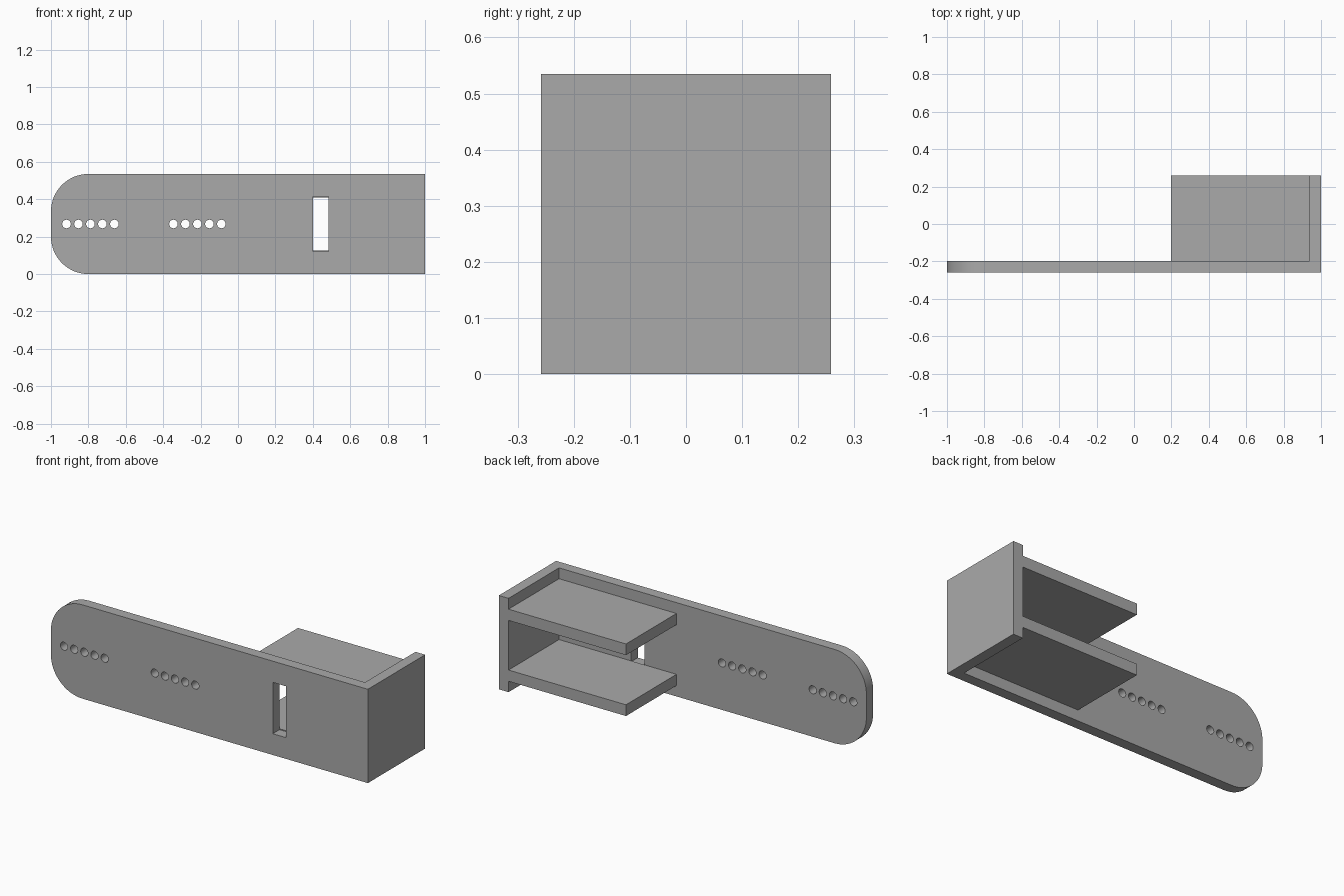
import bpy
from math import pi, cos, sin, radians

cube = bpy.data.objects.get("Cube")
if cube:
    bpy.data.objects.remove(cube, do_unlink=True)

# Overall sizes
H = 0.535           # height
MID = H / 2
FRONT, BACK = -0.258, 0.258
T = 0.061           # wall thickness
INNER = FRONT + T   # rear face of the plate
WALL_X = 1 - T      # inner face of the end wall

grey = bpy.data.materials.new("plain grey")
grey.use_nodes = True
colour = (0.4, 0.4, 0.4, 1)
grey.diffuse_color = colour
grey.node_tree.nodes["Principled BSDF"].inputs["Base Color"].default_value = colour


def arc(cx, cz, r, start, end, steps):
    angles = [radians(start + (end - start) * i / steps) for i in range(steps + 1)]
    return [(cx + r * cos(a), cz + r * sin(a)) for a in angles]


def box(name, x0, x1, y0, y1, z0, z1):
    bpy.ops.mesh.primitive_cube_add(size=1, location=((x0 + x1) / 2, (y0 + y1) / 2, (z0 + z1) / 2))
    ob = bpy.context.object
    ob.name = name
    ob.scale = (x1 - x0, y1 - y0, z1 - z0)
    bpy.ops.object.transform_apply(location=False, rotation=False, scale=True)
    ob.data.materials.append(grey)
    return ob


# Plate outline with two rounded corners, then the slot and the two rows of holes
R = 0.2
outlines = [
    [(1, 0), (1, H)] + arc(-1 + R, H - R, R, 90, 180, 16) + arc(-1 + R, R, R, 180, 270, 16),
    [(0.4, 0.121), (0.485, 0.121), (0.485, 0.414), (0.4, 0.414)],
]
for row_start in (-0.917, -0.345):
    for i in range(5):
        outlines.append(arc(row_start + 0.064 * i, MID, 0.023, 0, 360, 24)[:-1])

curve = bpy.data.curves.new("arm_plate", "CURVE")
curve.dimensions = "2D"
curve.fill_mode = "BOTH"
curve.extrude = T / 2
for outline in outlines:
    spline = curve.splines.new("POLY")
    spline.points.add(len(outline) - 1)
    for point, (x, z) in zip(spline.points, outline):
        point.co = (x, z, 0, 1)
    spline.use_cyclic_u = True
plate = bpy.data.objects.new("arm_plate", curve)
bpy.context.collection.objects.link(plate)
plate.rotation_euler = (pi / 2, 0, 0)
plate.location.y = (FRONT + INNER) / 2
bpy.ops.object.select_all(action="DESELECT")
plate.select_set(True)
bpy.context.view_layer.objects.active = plate
bpy.ops.object.convert(target="MESH")
plate = bpy.context.object
plate.data.materials.clear()
plate.data.materials.append(grey)

# Weld the caps to the rims so the shading follows the edges
bpy.ops.object.mode_set(mode="EDIT")
bpy.ops.mesh.select_all(action="SELECT")
bpy.ops.mesh.remove_doubles(threshold=0.0001)
bpy.ops.mesh.normals_make_consistent(inside=False)
bpy.ops.object.mode_set(mode="OBJECT")
bpy.ops.object.shade_smooth_by_angle(angle=radians(30))

# End wall and the two shelves
box("end_wall", WALL_X, 1, INNER, BACK, 0, H)
for name, z in (("lower_shelf", 0.062), ("upper_shelf", H - 0.062 - 0.064)):
    box(name, 0.198, WALL_X, INNER, BACK, z, z + 0.064)
